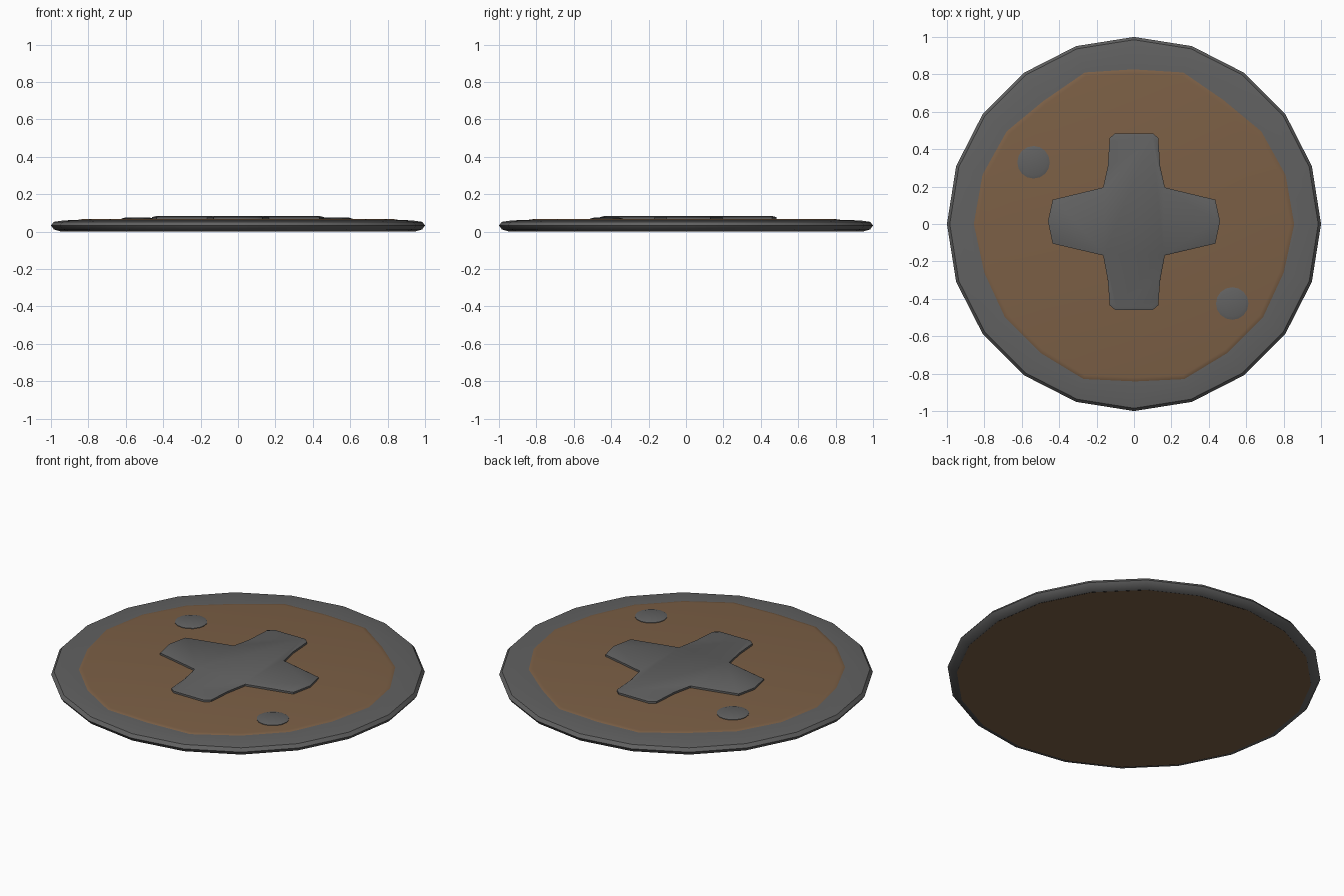
import bpy, bmesh
from math import sin, cos, radians, tau

if "Cube" in bpy.data.objects:
    bpy.data.objects.remove(bpy.data.objects["Cube"])


def material(name, rgb):
    m = bpy.data.materials.new(name)
    m.diffuse_color = (*rgb, 1)
    m.use_nodes = True
    m.node_tree.nodes["Principled BSDF"].inputs["Base Color"].default_value = m.diffuse_color
    return m


IRON = material("dark_iron", (0.12, 0.12, 0.12))
WOOD = material("brown_wood", (0.2, 0.115, 0.06))


def stack(name, loops, mat, cap_bottom=True, cap_top=True, closed=False):
    """Skin a stack of equal-length vertex loops, bottom to top."""
    bm = bmesh.new()
    rings = [[bm.verts.new(p) for p in loop] for loop in loops]
    n = len(rings[0])
    pairs = list(zip(rings, rings[1:]))
    if closed:
        pairs.append((rings[-1], rings[0]))
    for a, b in pairs:
        for i in range(n):
            j = (i + 1) % n
            bm.faces.new((a[i], a[j], b[j], b[i]))
    if not closed:
        if cap_bottom:
            bm.faces.new(rings[0][::-1])
        if cap_top:
            bm.faces.new(rings[-1])
    bmesh.ops.recalc_face_normals(bm, faces=bm.faces[:])
    mesh = bpy.data.meshes.new(name)
    bm.to_mesh(mesh)
    bm.free()
    obj = bpy.data.objects.new(name, mesh)
    bpy.context.collection.objects.link(obj)
    mesh.materials.append(mat)
    bpy.ops.object.select_all(action='DESELECT')
    obj.select_set(True)
    bpy.context.view_layer.objects.active = obj
    bpy.ops.object.shade_smooth_by_angle(angle=radians(40))
    return obj


def circle(r, z, n=20, x=0, y=0):
    radii = r if isinstance(r, list) else [r] * n
    return [(x + radii[i] * cos(tau * i / n), y + radii[i] * sin(tau * i / n), z)
            for i in range(n)]


# Hand-cut edge of the wooden face, mirrored left to right
upper = [0.855, 0.85, 0.84, 0.815, 0.85]
lower = [0.84, 0.85, 0.85, 0.87]
edge = upper + [0.825] + upper[::-1] + lower + [0.84] + lower[::-1]

# Wooden board, wider on the underside
stack("wooden_board", [circle(0.95, 0.003), circle(edge, 0.066),
                       circle([r - 0.02 for r in edge], 0.069)], WOOD)

# Iron rim wrapped around the board
stack("iron_rim", [circle(0.95, 0.004), circle(0.985, 0.015), circle(1, 0.036),
                   circle(0.985, 0.055), circle(0.93, 0.063),
                   circle(edge, 0.065)], IRON, closed=True)

# Flared cross plate with a softened top edge
half = [(0.10, -0.46), (0.13, -0.435), (0.14, -0.3), (0.165, -0.168), (0.435, -0.105),
        (0.46, 0.015), (0.435, 0.13), (0.165, 0.195), (0.14, 0.31), (0.13, 0.46), (0.10, 0.485)]
outline = half + [(-x, y) for x, y in reversed(half)]


def cross_loop(s, z):
    return [(x * s, 0.015 + (y - 0.015) * s, z) for x, y in outline]


stack("cross_plate", [cross_loop(1, 0.06), cross_loop(1, 0.08), cross_loop(0.96, 0.085)], IRON)

# Two domed rivets
for i, (x, y) in enumerate([(-0.537, 0.33), (0.525, -0.425)]):
    stack(f"rivet_{i + 1}", [circle(r, z, 16, x, y) for r, z in
                             ((0.087, 0.06), (0.087, 0.072), (0.07, 0.077))], IRON)

# Seat the model on the ground
for obj in bpy.context.collection.objects:
    obj.location.z -= 0.003
